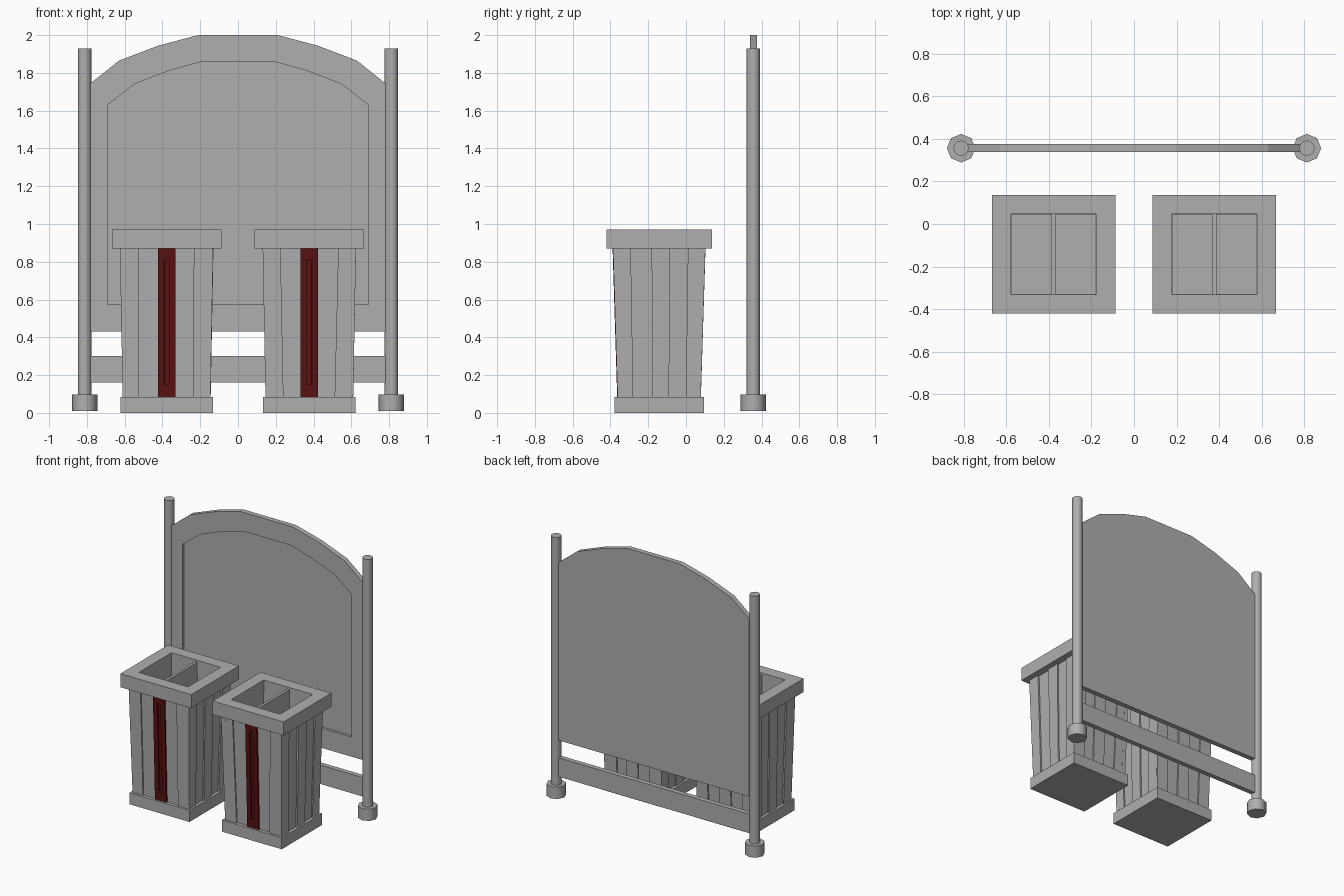
import bpy, bmesh, math, random
from mathutils import Vector

if "Cube" in bpy.data.objects:
    bpy.data.objects.remove(bpy.data.objects["Cube"])

random.seed(4)


def material(name, rgb):
    m = bpy.data.materials.new(name)
    m.diffuse_color = (*rgb, 1)
    m.use_nodes = True
    m.node_tree.nodes["Principled BSDF"].inputs["Base Color"].default_value = m.diffuse_color
    return m


red = material("dark_red", (0.1, 0.006, 0.006))
grey = material("mid_grey", (0.43, 0.43, 0.43))


def finish(name, bm, mat=grey):
    bmesh.ops.recalc_face_normals(bm, faces=bm.faces)
    me = bpy.data.meshes.new(name)
    bm.to_mesh(me)
    bm.free()
    ob = bpy.data.objects.new(name, me)
    bpy.context.collection.objects.link(ob)
    me.materials.append(mat)
    return ob


def hull_quad(bm, low, high):
    """Closed six-sided block from a lower and an upper ring of four points."""
    a = [bm.verts.new(p) for p in low]
    b = [bm.verts.new(p) for p in high]
    bm.faces.new(a[::-1])
    bm.faces.new(b)
    return [bm.faces.new((a[i], a[(i + 1) % 4], b[(i + 1) % 4], b[i])) for i in range(4)]


def rect(cx, cy, hx, hy, z):
    return [(cx - hx, cy - hy, z), (cx + hx, cy - hy, z),
            (cx + hx, cy + hy, z), (cx - hx, cy + hy, z)]


def box(name, c, hx, hy, z0, z1):
    bm = bmesh.new()
    hull_quad(bm, rect(*c, hx, hy, z0), rect(*c, hx, hy, z1))
    return finish(name, bm)


def cylinder(name, x, y, r, z0, z1, sides):
    bpy.ops.mesh.primitive_cylinder_add(vertices=sides, radius=r, depth=z1 - z0,
                                        location=(x, y, (z0 + z1) / 2))
    bpy.context.object.name = name
    bpy.context.object.data.materials.append(grey)
    bpy.ops.object.shade_smooth_by_angle(angle=math.radians(50))


def square_tube(name, c, rings):
    """Closed tube swept through rectangular rings (hx, hy, z)."""
    bm = bmesh.new()
    vs = [[bm.verts.new(p) for p in rect(*c, *r)] for r in rings]
    for a, b in zip(vs, vs[1:] + vs[:1]):
        for i in range(4):
            j = (i + 1) % 4
            bm.faces.new((a[i], a[j], b[j], b[i]))
    return finish(name, bm)


# Arched board with a recessed front
BY = 0.356


def arch(half):
    return half + [(-x, z) for x, z in reversed(half)]


outer = arch([(0.78, 0.43), (0.78, 1.745), (0.63, 1.865), (0.42, 1.945), (0.21, 2.0)])
inner = arch([(0.69, 0.575), (0.69, 1.63), (0.55, 1.74), (0.37, 1.81), (0.19, 1.86)])
bm = bmesh.new()
loops = [[bm.verts.new((x, y, z)) for x, z in pts] for pts, y in
         ((outer, BY + 0.02), (outer, BY - 0.018), (inner, BY - 0.018), (inner, BY))]
for a, b in zip(loops, loops[1:]):
    for i in range(len(a)):
        j = (i + 1) % len(a)
        bm.faces.new((a[i], a[j], b[j], b[i]))
bm.faces.new(loops[0])
bm.faces.new(loops[-1])
finish("sign_board", bm)

# Lower rail, posts and feet
box("lower_rail", (0, BY), 0.79, 0.018, 0.16, 0.30)
for s, side in ((-1, "left"), (1, "right")):
    cylinder(side + "_post", s * 0.812, BY, 0.036, 0.02, 1.93, 12)
    cylinder(side + "_post_foot", s * 0.812, BY, 0.067, 0.01, 0.097, 8)

# Bins
Z0, Z1 = 0.075, 0.88


def slat(name, c, side, index, special):
    """One slightly crooked slat; side 0..3 = front, right, back, left."""
    out = [Vector((0, -1)), Vector((1, 0)), Vector((0, 1)), Vector((-1, 0))][side]
    along = Vector((-out.y, out.x))
    narrow, wide = (0.220, 0.245), (0.232, 0.247)    # half sizes in y and x, low and high
    widths, depths = (wide, narrow) if side % 2 == 0 else (narrow, wide)
    lift = 0.002 if special else -0.010 * (index % 2) + random.uniform(-0.001, 0.001)
    rings = []
    for w, d, z in zip(widths, depths, (Z0, Z1)):
        t = 0 if special else (index - 2) * 0.4 * w + random.uniform(-0.01, 0.01)
        # raised slats stay narrow, sunken ones tuck in behind them
        h = 0.047 if special else 0.2 * w + (0.012 if index % 2 else 0.0)
        lo, hi = max(t - h, -w), min(t + h, w)
        ring = []
        for u, e in ((lo, d + lift), (hi, d + lift), (hi, d - 0.03), (lo, d - 0.03)):
            p = Vector(c) + along * u + out * e
            ring.append((p.x, p.y, z))
        rings.append(ring)
    bm = bmesh.new()
    faces = hull_quad(bm, *rings)
    if special:
        # narrow slot in the coloured slat
        bmesh.ops.recalc_face_normals(bm, faces=bm.faces)
        f = faces[0]
        bmesh.ops.inset_region(bm, faces=[f], thickness=0.03, depth=0)
        slope = (depths[1] - depths[0]) / (Z1 - Z0)
        for v in f.verts:
            v.co.x = c[0] + math.copysign(0.013, v.co.x - c[0])
            v.co.z = 0.15 if v.co.z < 0.5 else 0.81
            v.co.y = c[1] - (depths[0] + lift + slope * (v.co.z - Z0))
        bmesh.ops.inset_region(bm, faces=[f], thickness=0.001, depth=-0.01)
    finish(name, bm, red if special else grey)


for s, label in ((-1, "left"), (1, "right")):
    c = (s * 0.3775, -0.142)
    box(label + "_bin_base", c, 0.245, 0.236, 0.0, 0.085)
    square_tube(label + "_bin_rim", c, [(0.29, 0.279, 0.87), (0.29, 0.279, 0.97),
                                        (0.20, 0.19, 0.97), (0.20, 0.19, 0.87)])
    square_tube(label + "_bin_liner", c, [(0.212, 0.2, 0.08), (0.23, 0.228, 0.88),
                                          (0.202, 0.192, 0.88), (0.197, 0.187, 0.08)])
    box(label + "_bin_divider", c, 0.01, 0.192, 0.08, 0.955)
    for side, sname in enumerate(("front", "right", "back", "left")):
        for i in range(5):
            slat(f"{label}_bin_{sname}_slat_{i + 1}", c, side, i, side == 0 and i == 2)
